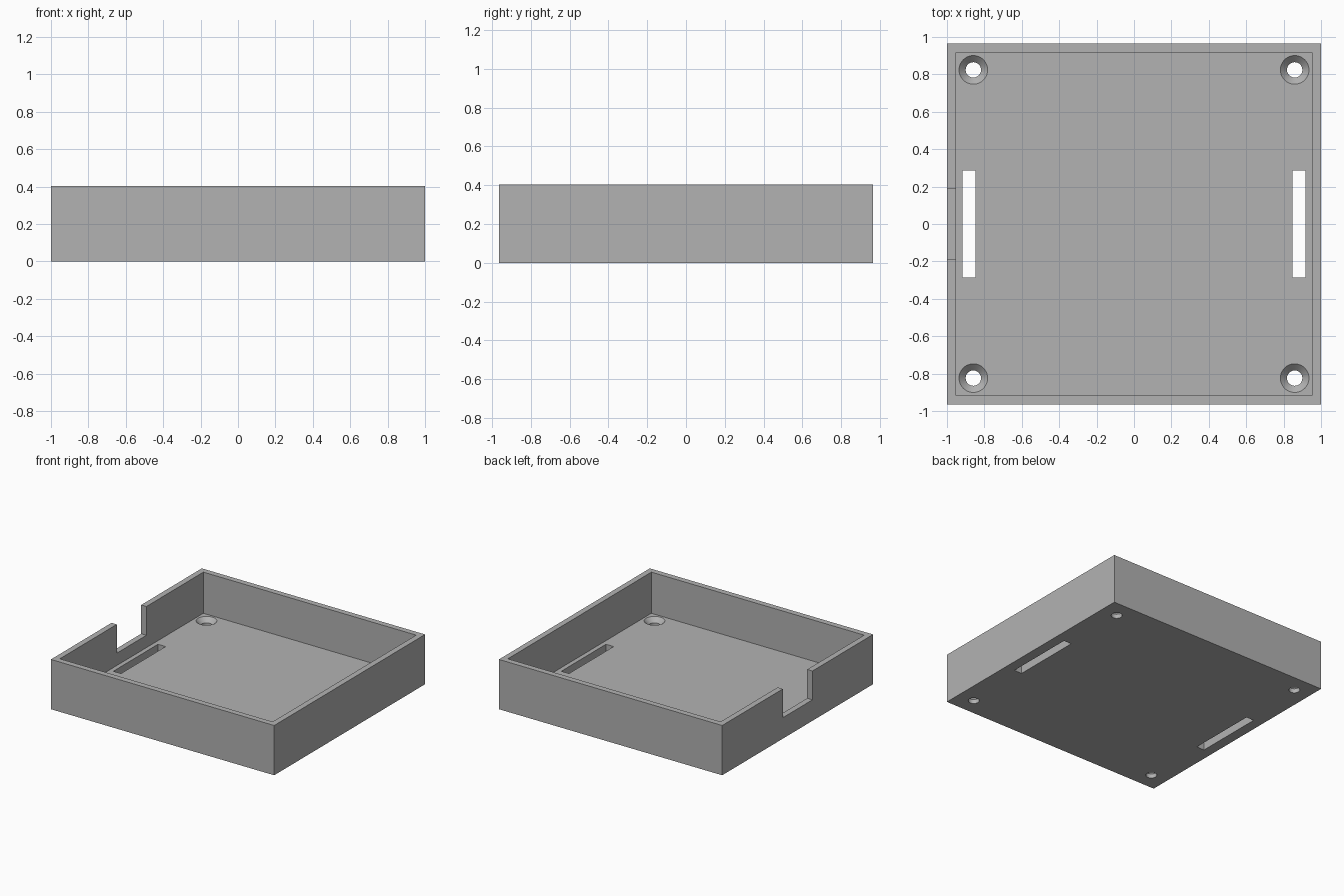
import bpy
import bmesh
from math import cos, sin, tau, radians

default = bpy.data.objects.get("Cube")
if default:
    bpy.data.objects.remove(default)

# Main sizes
HALF_X, HALF_Y, HEIGHT = 1.0, 0.965, 0.403
WALL, FLOOR = 0.047, 0.07
NOTCH_HALF, NOTCH_Z = 0.19, 0.17
HOLE_X, HOLE_Y = 0.859, 0.824
HOLE_R, SINK_R = 0.041, 0.0765
OVER = 0.1

grey = bpy.data.materials.new("plain grey")
grey.use_nodes = True
colour = (0.448, 0.448, 0.448, 1)
grey.diffuse_color = colour
grey.node_tree.nodes["Principled BSDF"].inputs["Base Color"].default_value = colour


def finish(name, bm):
    bmesh.ops.recalc_face_normals(bm, faces=bm.faces)
    mesh = bpy.data.meshes.new(name)
    bm.to_mesh(mesh)
    bm.free()
    mesh.materials.append(grey)
    obj = bpy.data.objects.new(name, mesh)
    bpy.context.scene.collection.objects.link(obj)
    return obj


def block(name, low, high):
    bm = bmesh.new()
    bmesh.ops.create_cube(bm, size=1)
    for v in bm.verts:
        v.co = [(a + b) / 2 + c * (b - a) for a, b, c in zip(low, high, v.co)]
    return finish(name, bm)


def turned(name, x, y, profile, sides=48):
    """Solid of revolution from (radius, z) points, capped at both ends."""
    bm = bmesh.new()
    angles = [tau * i / sides for i in range(sides)]
    rings = [[bm.verts.new((x + r * cos(a), y + r * sin(a), z)) for a in angles]
             for r, z in profile]
    for lower, upper in zip(rings, rings[1:]):
        for i in range(sides):
            j = (i + 1) % sides
            bm.faces.new((lower[i], lower[j], upper[j], upper[i]))
    bm.faces.new(rings[0])
    bm.faces.new(rings[-1])
    return finish(name, bm)


# Solid body
tray = block("tray", (-HALF_X, -HALF_Y, 0), (HALF_X, HALF_Y, HEIGHT))

# Hollow interior and cable notch in the right wall
cutters = [
    block("interior_cutter", (WALL - HALF_X, WALL - HALF_Y, FLOOR),
          (HALF_X - WALL, HALF_Y - WALL, HEIGHT + OVER)),
    block("notch_cutter", (-HALF_X - OVER, -NOTCH_HALF, NOTCH_Z),
          (-HALF_X + WALL + OVER, NOTCH_HALF, HEIGHT + OVER)),
]

# Strap slots and countersunk screw holes, mirrored across the floor
sink = [(HOLE_R, -OVER), (HOLE_R, FLOOR - (SINK_R - HOLE_R)),
        (SINK_R, FLOOR), (SINK_R, FLOOR + 0.02)]
for side in (-1, 1):
    xs = sorted((side * 0.848, side * 0.917))
    cutters.append(block("slot_cutter", (xs[0], -0.286, -OVER),
                         (xs[1], 0.286, FLOOR + OVER)))
    for end in (-1, 1):
        cutters.append(turned("hole_cutter", side * HOLE_X, end * HOLE_Y, sink))

for cutter in cutters:
    cutter.hide_render = True
    cut = tray.modifiers.new(cutter.name, "BOOLEAN")
    cut.operation = "DIFFERENCE"
    cut.solver = "EXACT"
    cut.object = cutter

# Apply the cuts and drop the cutters
bpy.context.view_layer.update()
evaluated = tray.evaluated_get(bpy.context.evaluated_depsgraph_get())
result = bpy.data.meshes.new_from_object(evaluated)
tray.modifiers.clear()
tray.data = result
for cutter in cutters:
    bpy.data.objects.remove(cutter)

bpy.ops.object.select_all(action="DESELECT")
tray.select_set(True)
bpy.context.view_layer.objects.active = tray
bpy.ops.object.shade_smooth_by_angle(angle=radians(30))
